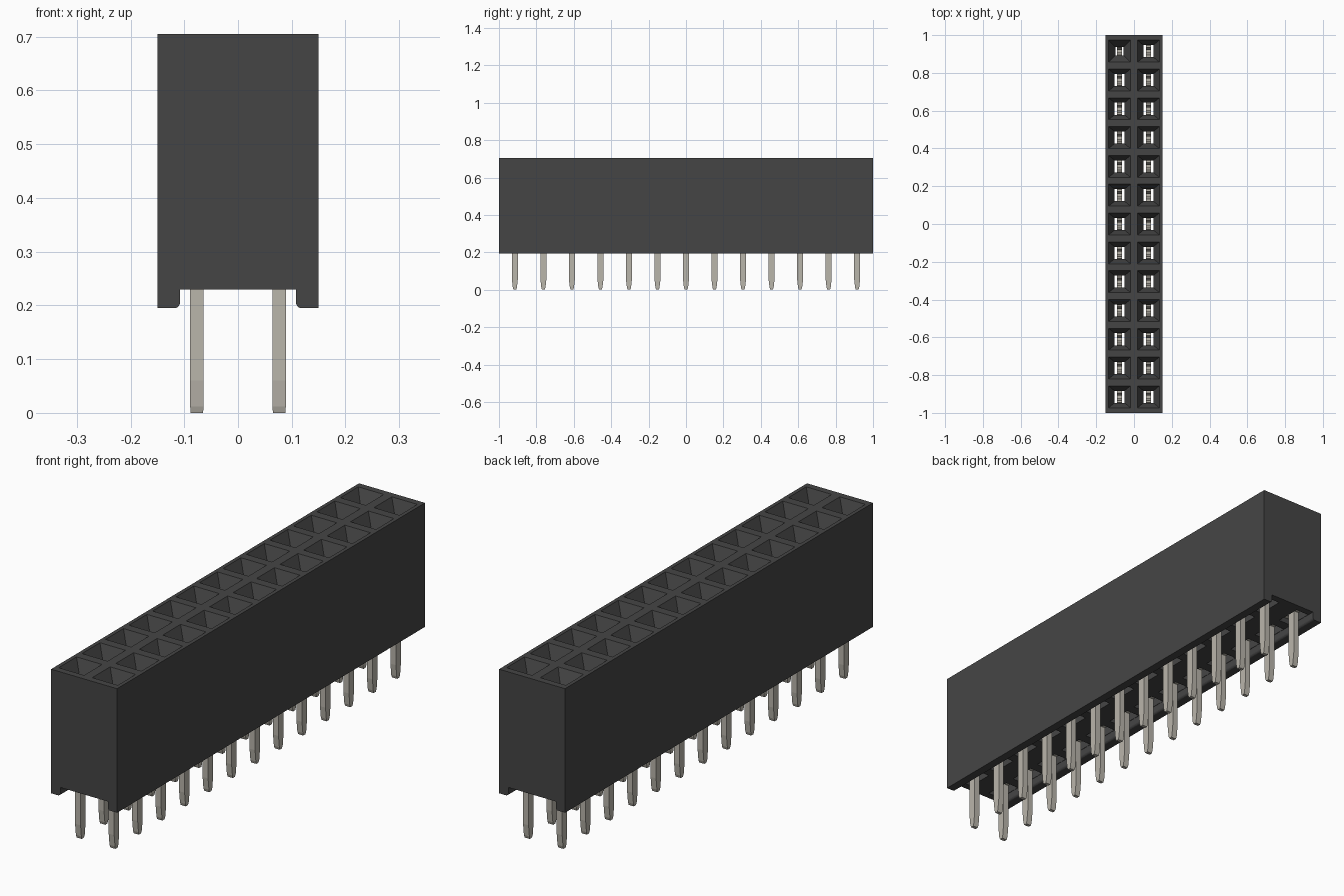
import bpy, bmesh, math

if "Cube" in bpy.data.objects:
    bpy.data.objects.remove(bpy.data.objects["Cube"], do_unlink=True)

ROWS, PITCH, COL_X = 13, 0.1525, 0.0765
TOP, FLOOR, BOTTOM = 0.705, 0.23, 0.195


def material(name, rgb):
    m = bpy.data.materials.new(name)
    m.use_nodes = True
    m.diffuse_color = (*rgb, 1)
    bsdf = next(n for n in m.node_tree.nodes if n.type == 'BSDF_PRINCIPLED')
    bsdf.inputs["Base Color"].default_value = (*rgb, 1)
    return m


def make_object(name, bm, mat=None):
    bmesh.ops.recalc_face_normals(bm, faces=bm.faces)
    mesh = bpy.data.meshes.new(name)
    bm.to_mesh(mesh)
    bm.free()
    ob = bpy.data.objects.new(name, mesh)
    bpy.context.collection.objects.link(ob)
    if mat:
        mesh.materials.append(mat)
    return ob


def loft(bm, rings):
    """Skin a closed solid through a list of equal-length point rings."""
    loops = [[bm.verts.new(p) for p in ring] for ring in rings]
    n = len(loops[0])
    for a, b in zip(loops, loops[1:]):
        for i in range(n):
            j = (i + 1) % n
            bm.faces.new((a[i], a[j], b[j], b[i]))
    bm.faces.new(loops[0][::-1])
    bm.faces.new(loops[-1])


def rect(cx, cy, z, hx, hy):
    return [(cx - hx, cy - hy, z), (cx + hx, cy - hy, z),
            (cx + hx, cy + hy, z), (cx - hx, cy + hy, z)]


black = material("black plastic", (0.06, 0.06, 0.06))
metal = material("tinned metal", (0.49, 0.465, 0.41))
sites = [(sx * COL_X, (r - (ROWS - 1) / 2) * PITCH)
         for sx in (-1, 1) for r in range(ROWS)]

# Housing: block with an open channel along the underside, rounded inner feet
R = 0.01
half = [(0.108, FLOOR)]
for k in range(5):
    a = math.pi + k * math.pi / 8
    half.append((0.108 + R + R * math.cos(a), BOTTOM + R + R * math.sin(a)))
half += [(0.15, BOTTOM), (0.15, TOP)]
profile = half + [(-x, z) for x, z in reversed(half)]
bm = bmesh.new()
loft(bm, [[(x, y, z) for x, z in profile] for y in (-1, 1)])
housing = make_object("housing", bm, black)

# Socket cutters: bottom pocket, narrow throat, tapered mouth
bm = bmesh.new()
for i, (x, y) in enumerate(sites):
    first = i == ROWS - 1
    hx, hy = (0.022, 0.022) if first else (0.026, 0.032)
    loft(bm, [rect(x, y, z, a, b) for z, a, b in (
        (FLOOR - 0.01, 0.03, 0.055), (0.6, 0.03, 0.055),
        (0.6, hx, hy), (0.645, hx, hy),
        (TOP, 0.058, 0.058), (TOP + 0.01, 0.062, 0.062))])
cutter = make_object("socket_cutter", bm)
cutter.hide_render = True

cut = housing.modifiers.new("sockets", 'BOOLEAN')
cut.operation = 'DIFFERENCE'
cut.solver = 'EXACT'
cut.object = cutter
bpy.context.view_layer.update()
result = bpy.data.meshes.new_from_object(
    housing.evaluated_get(bpy.context.evaluated_depsgraph_get()))
housing.modifiers.clear()
housing.data = result
bpy.data.objects.remove(cutter, do_unlink=True)

# Contacts: tapered pin, cross plate and two spring tines in each socket
bm = bmesh.new()
for x, y in sites:
    loft(bm, [rect(x, y, z, a, b) for z, a, b in (
        (0, 0.0115, 0.007), (0.012, 0.0125, 0.011),
        (0.06, 0.0125, 0.0165), (0.25, 0.0125, 0.0165))])
    loft(bm, [rect(x, y, z, 0.0125, 0.05) for z in (0.25, 0.29)])
    for s in (-1, 1):
        loft(bm, [rect(x, y + s * d, z, 0.0125, 0.005) for z, d in (
            (0.29, 0.045), (0.53, 0.012), (0.59, 0.025))])
make_object("contact_pins", bm, metal)
